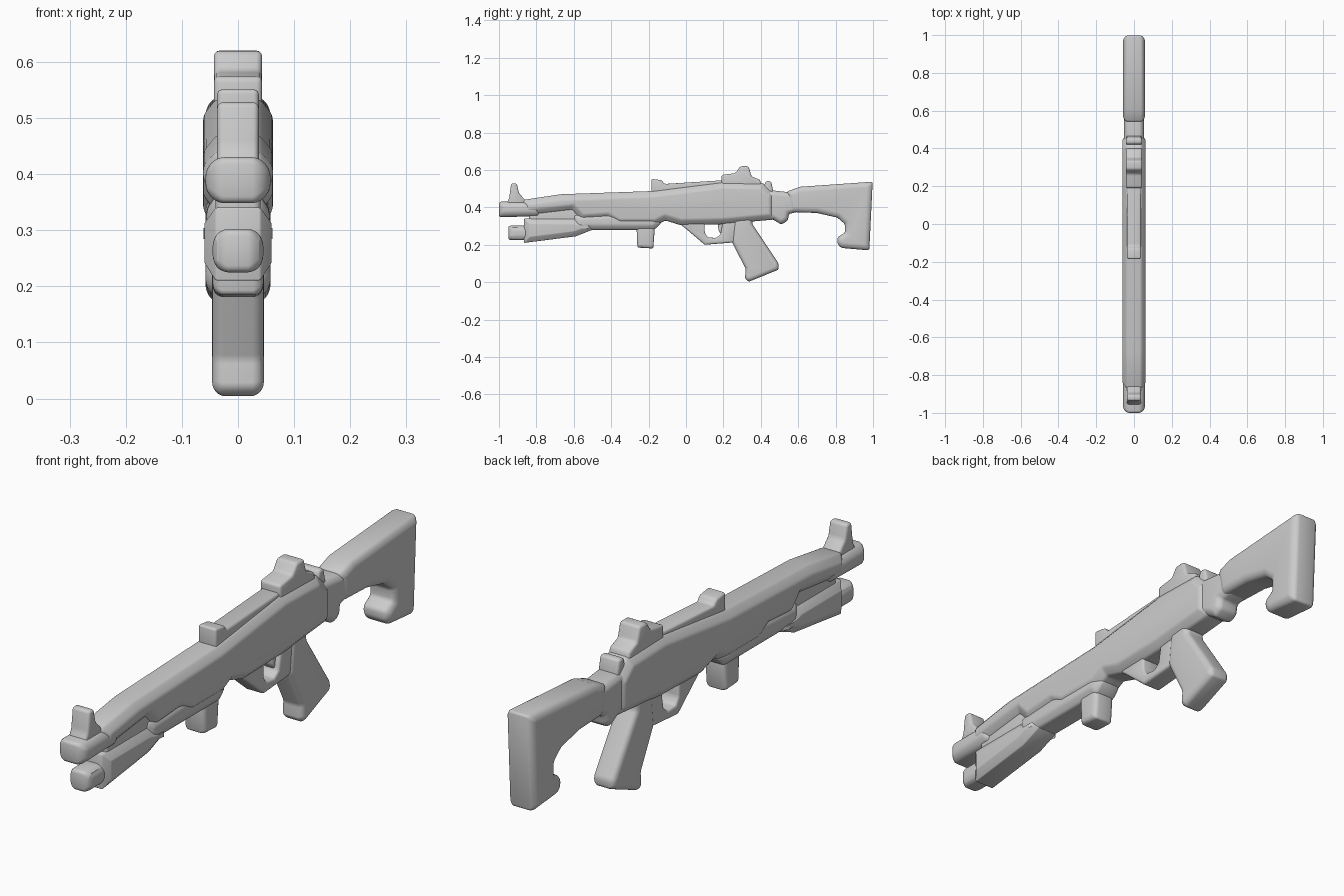
import bpy, bmesh

def part(name, pts, w, inset=0.0, depth=0.0, bevel=0.012):
    """Side profile (y, z) extruded to half width w; inset/depth slope the flanks in."""
    bm = bmesh.new()
    x0 = w - depth
    face = bm.faces.new([bm.verts.new((-x0, y, z)) for y, z in pts])
    geo = bmesh.ops.extrude_face_region(bm, geom=[face])
    bmesh.ops.translate(bm, vec=(2 * x0, 0, 0),
                        verts=[g for g in geo["geom"] if isinstance(g, bmesh.types.BMVert)])
    bmesh.ops.recalc_face_normals(bm, faces=bm.faces[:])
    if inset:
        caps = [f for f in bm.faces if abs(f.normal.x) > 0.9]
        bmesh.ops.inset_individual(bm, faces=caps, thickness=inset, depth=depth,
                                   use_even_offset=True)
    edges = [e for e in bm.edges if e.is_manifold and e.calc_face_angle(0) > 0.3]
    bmesh.ops.bevel(bm, geom=edges, offset=bevel, offset_type='OFFSET', segments=3,
                    profile=0.5, affect='EDGES', clamp_overlap=True)
    bmesh.ops.recalc_face_normals(bm, faces=bm.faces[:])
    mesh = bpy.data.meshes.new(name)
    bm.to_mesh(mesh)
    bm.free()
    ob = bpy.data.objects.new(name, mesh)
    bpy.context.collection.objects.link(ob)
    bpy.ops.object.select_all(action='DESELECT')
    ob.select_set(True)
    bpy.context.view_layer.objects.active = ob
    bpy.ops.object.shade_smooth_by_angle(angle=0.7)
    return ob

# Barrel muzzle and the tube beneath it
part("muzzle", [(-1, .348), (-.78, .352), (-.78, .43), (-1, .43)], .058, .022, .02, .012)
part("magazine_tube", [(-.95, .225), (-.8, .225), (-.8, .302), (-.95, .302)], .045, .018, .015, .012)

# Receiver with the sloped barrel shroud
part("receiver", [(-.87, .355), (-.87, .44), (-.67, .47), (-.18, .487), (.2, .535), (.41, .53),
                  (.475, .47), (.475, .335), (.36, .325), (.2, .31), (-.03, .305), (-.11, .33),
                  (-.16, .305), (-.36, .305), (-.42, .34), (-.56, .33), (-.61, .385)],
     .062, .03, .024, .008)

# Pump fore-end, narrow web above it and the forward lower frame
part("pump", [(-.865, .21), (-.865, .34), (-.6, .34), (-.5, .31), (-.5, .28), (-.59, .245)],
     .06, .028, .02, .01)
part("barrel_web", [(-.84, .29), (-.84, .4), (-.45, .4), (-.45, .29)], .04)
part("lower_frame", [(-.6, .27), (-.52, .28), (-.17, .28), (-.13, .32), (-.2, .38), (-.6, .36)],
     .056, .025, .016, .008)
part("front_block", [(-.26, .185), (-.175, .18), (-.165, .31), (-.265, .31)], .045, .012, .01, .014)

# Trigger guard, trigger and grip
part("trigger_guard", [(-.05, .325), (.0, .285), (.1, .2), (.26, .213), (.29, .34), (.2, .34),
                       (.185, .255), (.16, .236), (.115, .24), (.1, .265), (.1, .34)],
     .04, bevel=.009)
part("trigger", [(.165, .34), (.175, .275), (.2, .235), (.28, .23), (.28, .34)], .022, bevel=.007)
part("grip", [(.26, .36), (.245, .215), (.32, .07), (.315, .02), (.335, .002), (.495, .067),
              (.495, .1), (.355, .31), (.355, .36)], .046, .014, .012, .009)

# Stock with neck and hooked butt
part("neck", [(.42, .34), (.465, .335), (.51, .308), (.545, .33), (.55, .365), (.62, .38), (.62, .48),
              (.54, .482), (.42, .495)], .052, .018, .016, .009)
part("stock", [(.54, .485), (.61, .51), (.998, .537), (.98, .17), (.83, .183), (.81, .205), (.81, .24),
               (.85, .265), (.85, .31), (.81, .345), (.7, .37), (.56, .375)],
     .058, .02, .014, .01)

# Top rail with its front bump, rear sight and rear knob
part("top_rail", [(-.185, .46), (-.185, .552), (-.13, .545), (-.115, .525), (.25, .548), (.25, .5)],
     .037, bevel=.009)
part("rear_sight", [(.19, .5), (.19, .573), (.265, .583), (.29, .62), (.335, .62), (.35, .565),
                    (.395, .548), (.41, .5)], .043, bevel=.01)
part("rear_knob", [(.405, .47), (.425, .54), (.455, .54), (.47, .47)], .041, bevel=.01)

# Front sight blade
part("front_sight", [(-.965, .41), (-.945, .45), (-.935, .528), (-.905, .528), (-.893, .475),
                     (-.85, .43), (-.85, .41)], .037, bevel=.01)
